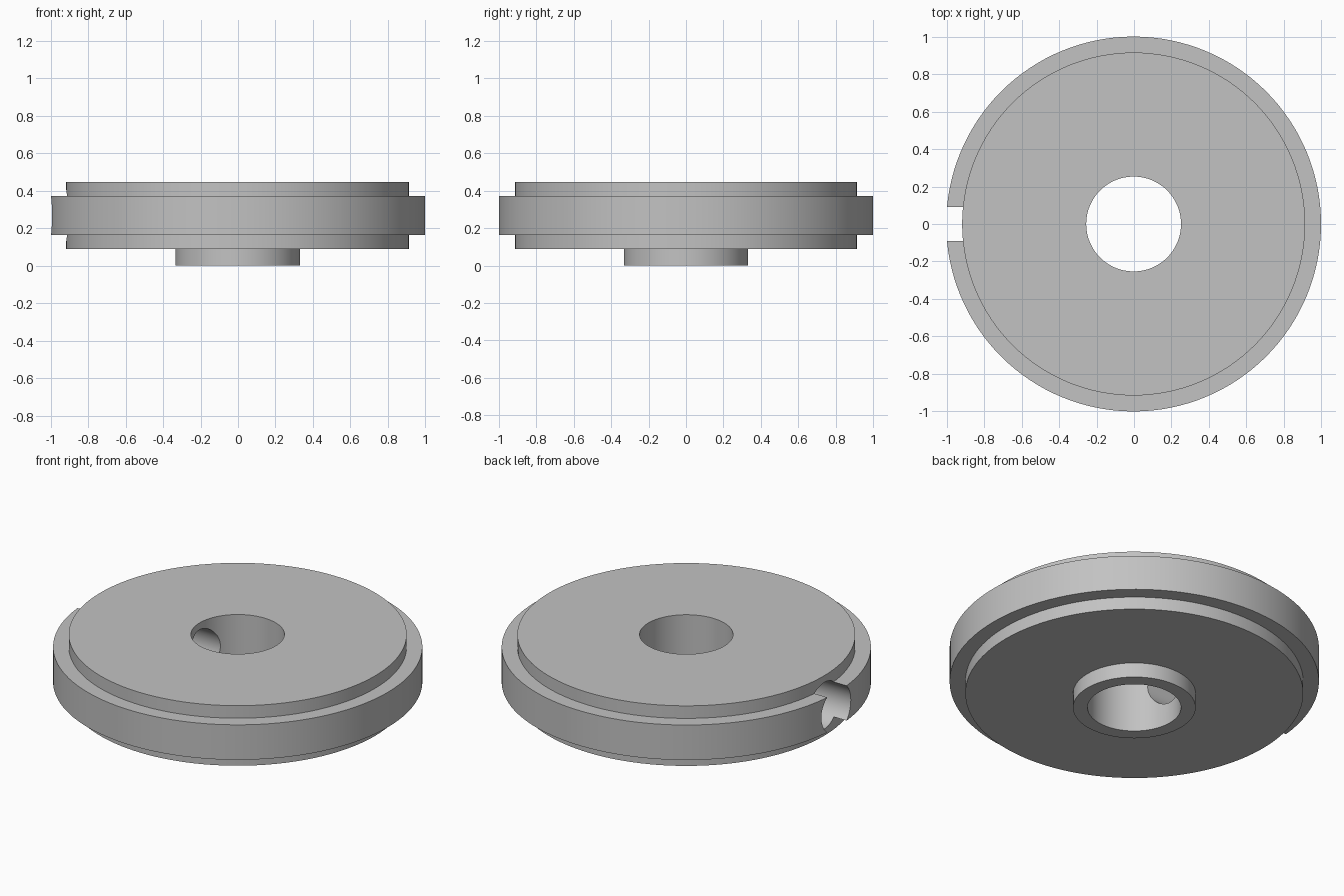
import bpy, bmesh, math
from mathutils import Matrix

if "Cube" in bpy.data.objects:
    bpy.data.objects.remove(bpy.data.objects["Cube"], do_unlink=True)

SEGMENTS = 128
AXIS_X = -0.002   # the side notch shifts the turning axis slightly

grey = bpy.data.materials.new("machined grey")
grey.use_nodes = True
colour = (0.54, 0.54, 0.54, 1)
grey.diffuse_color = colour
grey.node_tree.nodes["Principled BSDF"].inputs["Base Color"].default_value = colour


def add_object(name, bm):
    bmesh.ops.recalc_face_normals(bm, faces=bm.faces)
    mesh = bpy.data.meshes.new(name)
    bm.to_mesh(mesh)
    bm.free()
    obj = bpy.data.objects.new(name, mesh)
    bpy.context.collection.objects.link(obj)
    obj.location.x = AXIS_X
    mesh.materials.append(grey)
    return obj


# Flanged disc with lower boss and through bore, turned from a closed profile
bore, boss, hub, rim = 0.253, 0.332, 0.915, 1.0
profile = [(bore, 0), (boss, 0), (boss, 0.088), (hub, 0.088), (hub, 0.163),
           (rim, 0.163), (rim, 0.372), (hub, 0.372), (hub, 0.447), (bore, 0.447)]
bm = bmesh.new()
verts = [bm.verts.new((r, 0, z)) for r, z in profile]
edges = [bm.edges.new((verts[i - 1], v)) for i, v in enumerate(verts)]
bmesh.ops.spin(bm, geom=verts + edges, cent=(0, 0, 0), axis=(0, 0, 1),
               angle=math.tau, steps=SEGMENTS)
bmesh.ops.remove_doubles(bm, verts=bm.verts, dist=1e-4)
disc = add_object("flanged_disc", bm)

# Radial hole from the rim to the bore, wide enough to notch the flange
bm = bmesh.new()
bmesh.ops.create_cone(bm, cap_ends=True, segments=64, radius1=0.139, radius2=0.139,
                      depth=1.1, matrix=Matrix.Translation((-0.65, 0, 0.267))
                      @ Matrix.Rotation(math.pi / 2, 4, 'Y'))
cutter = add_object("radial_hole_cutter", bm)
cutter.hide_render = True

cut = disc.modifiers.new("radial hole", 'BOOLEAN')
cut.operation = 'DIFFERENCE'
cut.solver = 'EXACT'
cut.object = cutter

bpy.ops.object.select_all(action='DESELECT')
disc.select_set(True)
bpy.context.view_layer.objects.active = disc
bpy.ops.object.modifier_apply(modifier=cut.name)
bpy.data.objects.remove(cutter, do_unlink=True)
bpy.ops.object.shade_smooth_by_angle(angle=math.radians(30))
